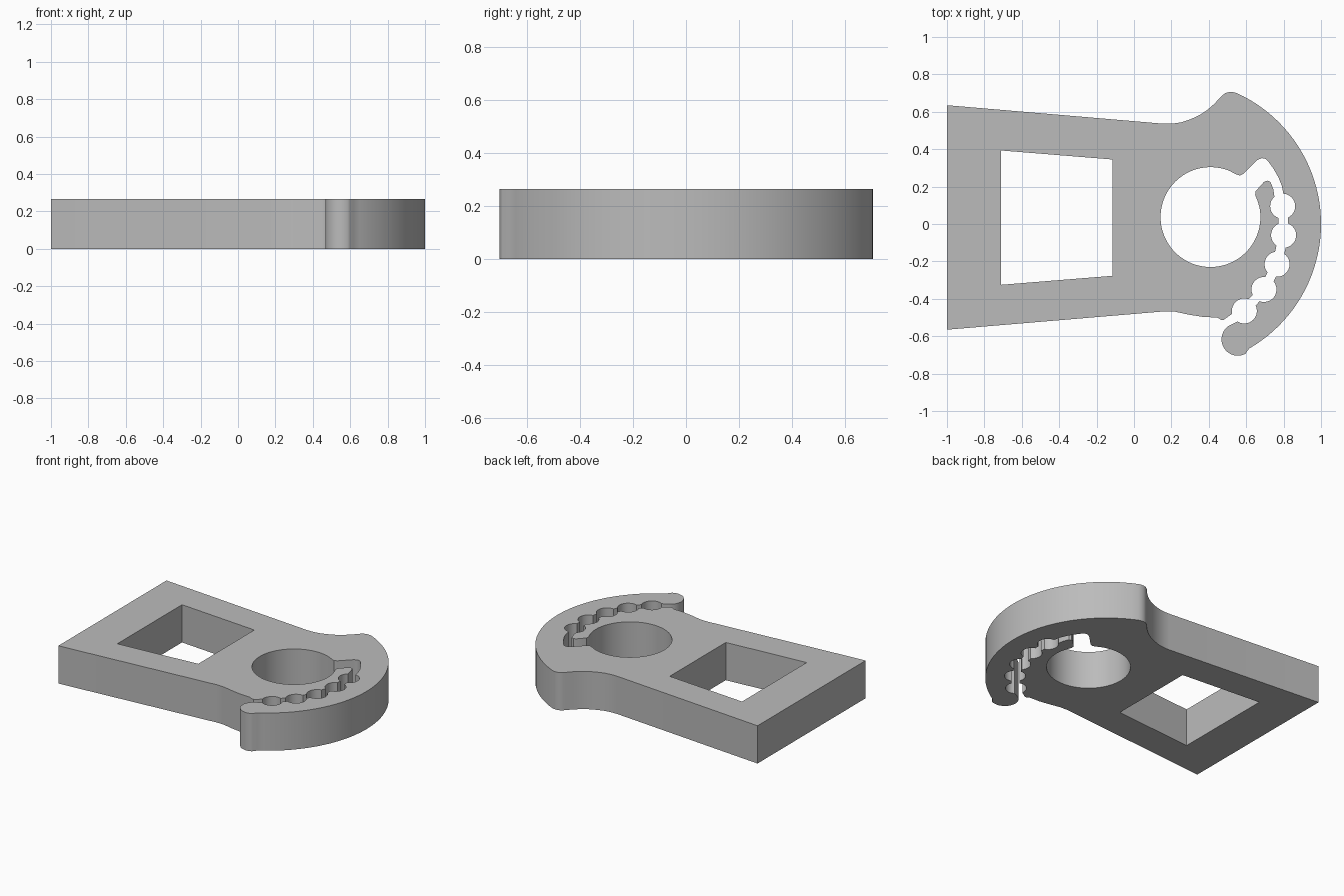
import bpy, bmesh
from math import sin, cos, atan2, radians, degrees, ceil

if "Cube" in bpy.data.objects:
    bpy.data.objects.remove(bpy.data.objects["Cube"], do_unlink=True)

THICK = 0.265
HOLE_R = 0.067
NECK = 22            # half angle of the neck between two holes


def arc(c, r, a0, a1, step=6):
    n = max(2, ceil(abs(a1 - a0) / step))
    angles = [radians(a0 + (a1 - a0) * i / n) for i in range(n + 1)]
    return [(c[0] + r * cos(a), c[1] + r * sin(a)) for a in angles]


def heading(p, q):
    return degrees(atan2(q[1] - p[1], q[0] - p[0]))


def sweep(c, a0, a1):
    # counterclockwise arc from a0 to a1
    return arc(c, HOLE_R, a0, a0 + (a1 - a0) % 360, 12)


# Chain of round holes that forms the curved slot
holes = [(0.59, -0.465), (0.695, -0.35), (0.765, -0.215), (0.80, -0.06), (0.795, 0.095)]
back = [215] + [heading(b, a) for a, b in zip(holes, holes[1:])]
ahead = [heading(a, b) for a, b in zip(holes, holes[1:])] + [109]
chain = list(zip(holes, back, ahead))

# Back edge, shoulder and rounded horn
outline = [(-1, 0.635), (0.16, 0.536), (0.20, 0.536), (0.25, 0.543), (0.30, 0.559),
           (0.35, 0.582), (0.39, 0.608), (0.43, 0.643), (0.47, 0.686), (0.488, 0.70),
           (0.51, 0.706), (0.53, 0.705)]
# Big outer rim and rounded jaw tip
outline += arc((0.231, 0), 0.769, 65.5, -60, 3)
outline += arc((0.555, -0.617), 0.087, -62, -240)
# Outer side of the slot
for c, a_back, a_ahead in chain:
    outline += sweep(c, a_back + NECK, a_ahead - NECK)
# Slot end, turning back to the large bore
outline += [(0.79, 0.205), (0.772, 0.25), (0.745, 0.297), (0.715, 0.338), (0.70, 0.35),
            (0.682, 0.352), (0.66, 0.342), (0.585, 0.268), (0.566, 0.259), (0.545, 0.266)]
outline += arc((0.409, 0.037), 0.267, 67, 372, 4)
# Small finger between bore and slot
outline += [(0.66, 0.125), (0.648, 0.155), (0.65, 0.175), (0.695, 0.225), (0.712, 0.232),
            (0.73, 0.225), (0.745, 0.185)]
# Inner side of the slot
for c, a_back, a_ahead in reversed(chain):
    outline += sweep(c, a_ahead + NECK, a_back - NECK)
# Front edge
outline += [(0.48, -0.512), (0.465, -0.512), (0.445, -0.50), (0.37, -0.497), (0.29, -0.484),
            (0.22, -0.469), (0.165, -0.467), (-1, -0.565)]

window = [(-0.71, 0.393), (-0.115, 0.345), (-0.115, -0.277), (-0.71, -0.325)]

# Filled, extruded profile turned into a mesh
curve = bpy.data.curves.new("plate_profile", "CURVE")
curve.dimensions = "2D"
curve.fill_mode = "BOTH"
curve.extrude = THICK / 2
for loop in (outline, window):
    spline = curve.splines.new("POLY")
    spline.points.add(len(loop) - 1)
    for point, (x, y) in zip(spline.points, loop):
        point.co = (x, y, 0, 1)
    spline.use_cyclic_u = True
profile = bpy.data.objects.new("plate_profile", curve)
bpy.context.collection.objects.link(profile)
bpy.context.view_layer.update()
evaluated = profile.evaluated_get(bpy.context.evaluated_depsgraph_get())
mesh = bpy.data.meshes.new_from_object(evaluated)
bpy.data.objects.remove(profile, do_unlink=True)

bm = bmesh.new()
bm.from_mesh(mesh)
bmesh.ops.remove_doubles(bm, verts=bm.verts, dist=0.0005)
bmesh.ops.translate(bm, verts=bm.verts, vec=(0, 0, THICK / 2))
bmesh.ops.recalc_face_normals(bm, faces=bm.faces)
bm.to_mesh(mesh)
bm.free()

grey = bpy.data.materials.new("plain grey")
grey.use_nodes = True
colour = (0.5, 0.5, 0.5, 1)
grey.diffuse_color = colour
grey.node_tree.nodes["Principled BSDF"].inputs["Base Color"].default_value = colour
mesh.materials.clear()
mesh.materials.append(grey)
for face in mesh.polygons:
    face.material_index = 0

plate = bpy.data.objects.new("slotted_plate", mesh)
bpy.context.collection.objects.link(plate)
bpy.ops.object.select_all(action="DESELECT")
plate.select_set(True)
bpy.context.view_layer.objects.active = plate
bpy.ops.object.shade_smooth_by_angle(angle=radians(30))
